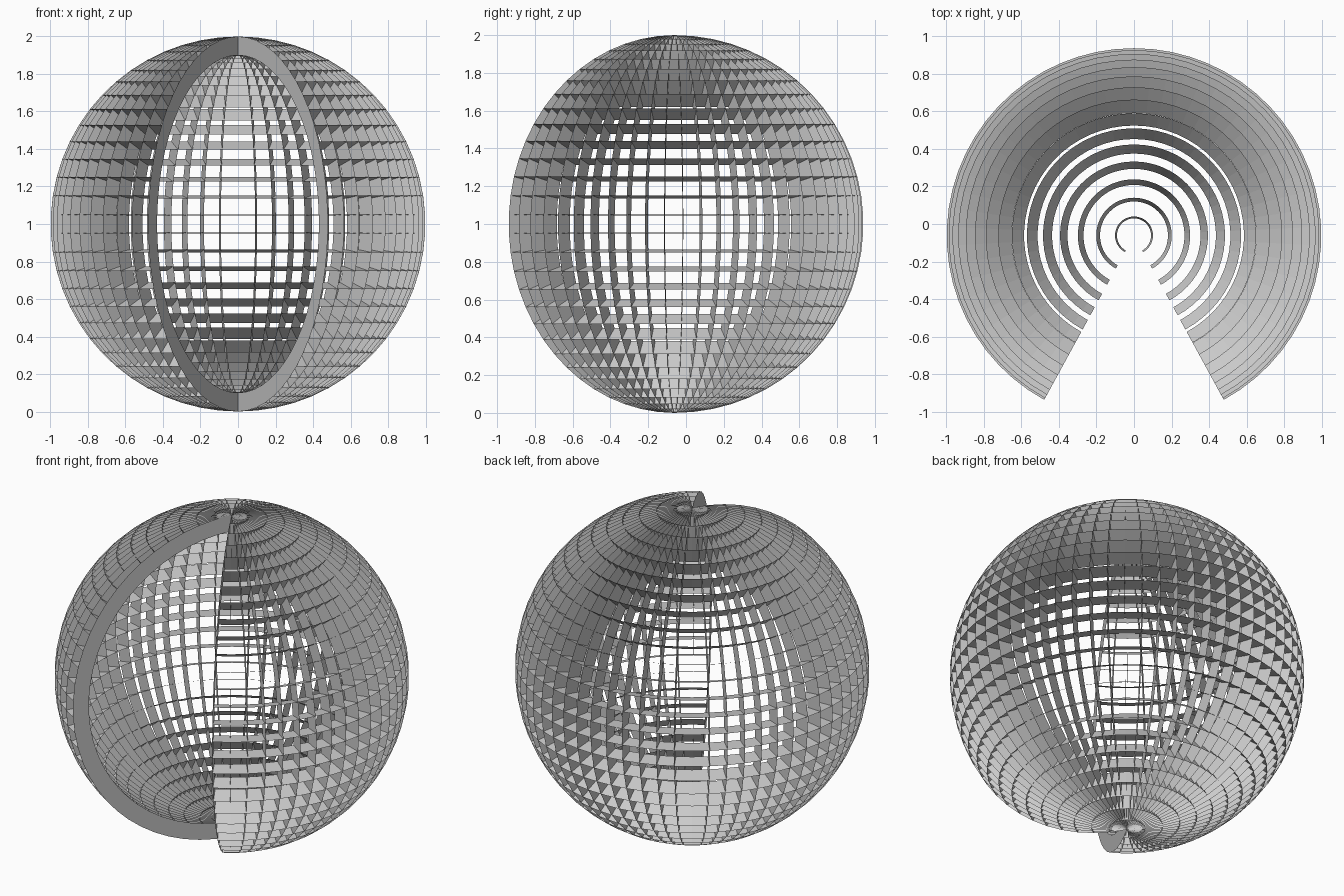
import bpy, bmesh
from math import sin, cos, pi

if "Cube" in bpy.data.objects:
    bpy.data.objects.remove(bpy.data.objects["Cube"])

R_OUT, R_IN = 1.0, 0.9      # shell radii
N_LAT, N_LON = 31, 52       # cells pole to pole / around the open globe
HALF_GAP = 0.5              # half angle of the front opening (radians)
SPAN = pi - HALF_GAP
CY = -(1 - cos(HALF_GAP)) * cos(pi / N_LAT / 2) / 2


def point(r, i, j):
    t = pi * i / N_LAT
    p = -SPAN + 2 * SPAN * j / N_LON      # 0 = back (+y)
    return (r * sin(t) * sin(p), CY + r * sin(t) * cos(p), 1 + r * cos(t))


def make_walls(name, lines):
    """Each line of grid points becomes a thin radial wall strip."""
    bm = bmesh.new()
    for line in lines:
        outer = [bm.verts.new(point(R_OUT, i, j)) for i, j in line]
        inner = [bm.verts.new(point(R_IN, i, j)) for i, j in line]
        for k in range(len(line) - 1):
            bm.faces.new((outer[k], outer[k + 1], inner[k + 1], inner[k]))
    mesh = bpy.data.meshes.new(name)
    bm.to_mesh(mesh)
    bm.free()
    bpy.context.collection.objects.link(bpy.data.objects.new(name, mesh))


# vertical ribs running from pole to pole
make_walls("meridian_ribs",
           [[(i, j) for i in range(N_LAT + 1)] for j in range(N_LON + 1)])

# horizontal open rings
make_walls("latitude_rings",
           [[(i, j) for j in range(N_LON + 1)] for i in range(1, N_LAT)])
